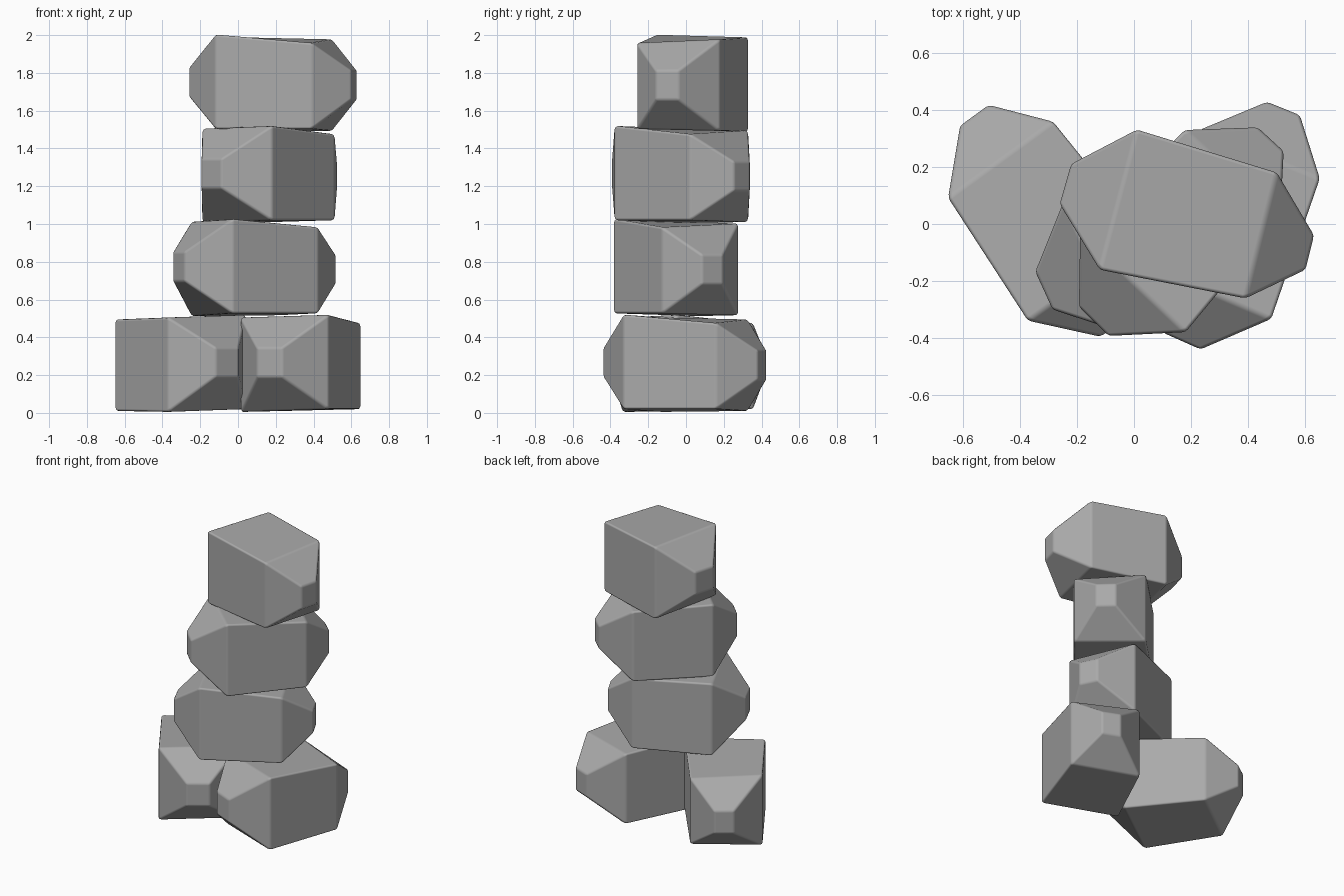
import bpy
import bmesh
import math

cube = bpy.data.objects.get("Cube")
if cube:
    bpy.data.objects.remove(cube, do_unlink=True)

# Single stone colour
stone = bpy.data.materials.new("grey_stone")
stone.use_nodes = True
grey = (0.4, 0.4, 0.4, 1)
stone.diffuse_color = grey
bsdf = stone.node_tree.nodes["Principled BSDF"]
bsdf.inputs["Base Color"].default_value = grey
bsdf.inputs["Roughness"].default_value = 0.8


def section(front, back):
    """Four-cornered cross-section from two uprights (x, y, bottom, top)."""
    (fx, fy, f0, f1), (bx, by, b0, b1) = front, back
    return [(fx, fy, f0), (bx, by, b0), (bx, by, b1), (fx, fy, f1)]


# Stone body: uneven block tapering to a small cap at each end
sections = [
    section((-.45, .05, .19, .345), (-.41, .19, .19, .345)),
    section((-.31, -.18, .02, .52), (-.18, .31, .005, .505)),
    section((.20, -.28, .02, .475), (.31, .16, .01, .495)),
    section((.41, -.18, .175, .33), (.44, -.06, .175, .33)),
]
bm = bmesh.new()
rings = [[bm.verts.new(p) for p in s] for s in sections]
for r, s in zip(rings, rings[1:]):
    for i in range(4):
        j = (i + 1) % 4
        bm.faces.new((r[i], r[j], s[j], s[i]))
bm.faces.new(rings[0])
bm.faces.new(rings[-1])
bmesh.ops.recalc_face_normals(bm, faces=bm.faces)
for f in bm.faces:
    f.smooth = True
mesh = bpy.data.meshes.new("stone")
bm.to_mesh(mesh)
bm.free()
mesh.materials.append(stone)

# Stacked copies of the stone, each turned about the vertical
placements = {
    "base_stone_right": ((-.31, .015, 0), 140),
    "base_stone_left": ((.345, 0, 0), 82),
    "lower_stone": ((.09, -.045, .507), 40.5),
    "upper_stone": ((.17, -.02, 1.0), 61.5),
    "top_stone": ((.19, .02, 1.483), 0),
}
for name, (location, turn) in placements.items():
    rock = bpy.data.objects.new(name, mesh)
    rock.location = location
    rock.rotation_euler.z = math.radians(turn)
    bpy.context.collection.objects.link(rock)
    bevel = rock.modifiers.new("worn_edges", 'BEVEL')
    bevel.width = 0.012
    bevel.segments = 2
    bevel.limit_method = 'NONE'
    bevel.harden_normals = True
